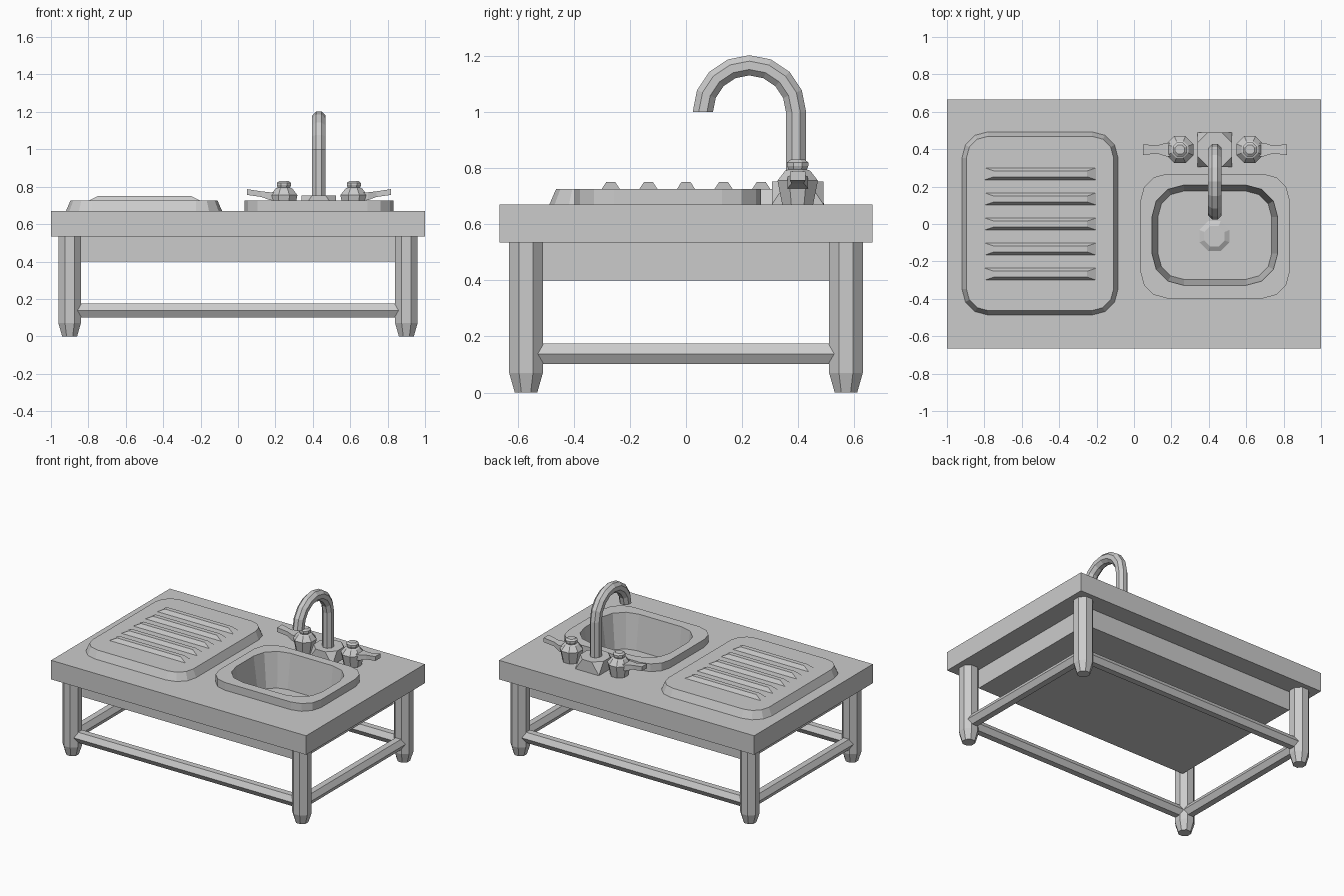
import bpy, bmesh
from math import sin, cos, pi
from mathutils import Vector

if "Cube" in bpy.data.objects:
    bpy.data.objects.remove(bpy.data.objects["Cube"])


def finish(name, bm):
    bmesh.ops.recalc_face_normals(bm, faces=bm.faces)
    me = bpy.data.meshes.new(name)
    bm.to_mesh(me)
    bm.free()
    ob = bpy.data.objects.new(name, me)
    bpy.context.collection.objects.link(ob)
    return ob


def loft(name, rings):
    """Skin a stack of equal-length rings and cap both ends."""
    bm = bmesh.new()
    vs = [[bm.verts.new(p) for p in ring] for ring in rings]
    n = len(rings[0])
    for a, b in zip(vs, vs[1:]):
        for i in range(n):
            bm.faces.new((a[i], a[(i + 1) % n], b[(i + 1) % n], b[i]))
    bm.faces.new(vs[0])
    bm.faces.new(vs[-1])
    return finish(name, bm)


def hull(name, pts):
    bm = bmesh.new()
    for p in pts:
        bm.verts.new(p)
    bmesh.ops.convex_hull(bm, input=bm.verts)
    bmesh.ops.dissolve_limit(bm, angle_limit=0.01, verts=bm.verts, edges=bm.edges)
    return finish(name, bm)


def rect(x0, x1, y0, y1, z):
    return [(x0, y0, z), (x1, y0, z), (x1, y1, z), (x0, y1, z)]


def box(name, hx, hy, z0, z1):
    return loft(name, [rect(-hx, hx, -hy, hy, z) for z in (z0, z1)])


def round_rect(x0, x1, y0, y1, r, z, inset=0, segs=3):
    pts = []
    corners = [(x1 - r, y1 - r), (x0 + r, y1 - r), (x0 + r, y0 + r), (x1 - r, y0 + r)]
    for q, (cx, cy) in enumerate(corners):
        for i in range(segs + 1):
            a = (q + i / segs) * pi / 2
            pts.append((cx + (r - inset) * cos(a), cy + (r - inset) * sin(a), z))
    return pts


def turned(name, cx, cy, profile):
    """Octagonal turned part; profile = (half width across flats, z)."""
    k = 1 / cos(pi / 8)
    return loft(name, [[(cx + r * k * cos((i + .5) * pi / 4),
                         cy + r * k * sin((i + .5) * pi / 4), z)
                        for i in range(8)] for r, z in profile])


# Worktop and the closed box beneath it
counter = box("countertop", 1, .665, .535, .67)
apron = box("under_box", .85, .53, .40, .535)

# Raised sink rim, then the bowl cut through rim, worktop and box
OUT = (.035, .832, -.397, .268, .14)
rim = loft("sink_rim", [round_rect(*OUT, z) for z in (.67, .725)])
TOP, FLOOR = .725, .48
bowl = loft("bowl_cutter", [
    round_rect(.096, .768, -.328, .208, .17, z, inset=.032 * (TOP - z) / (TOP - FLOOR))
    for z in (FLOOR, .78)])
bowl.hide_render = True
bowl.hide_set(True)
for ob in (counter, apron, rim):
    m = ob.modifiers.new("bowl_cut", 'BOOLEAN')
    m.operation, m.object, m.solver = 'DIFFERENCE', bowl, 'EXACT'

# Drain
turned("drain", .43, -.065, [(.08, FLOOR - .01), (.08, FLOOR + .005),
                             (.055, FLOOR + .02)])

# Draining board with five ridges
DB = (-.92, -.085, -.487, .493, .14)
loft("draining_board", [round_rect(*DB, .67), round_rect(*DB, .725, inset=.024)])
for i in range(5):
    y = (i - 2) * .134
    loft(f"drain_ridge_{i + 1}", [rect(-.80, -.20, y - .033, y + .033, .724),
                                  rect(-.75, -.25, y - .016, y + .016, .75)])

# Legs with tapered feet
LX, LY = .90, .57
for sx, ex in ((-1, "left"), (1, "right")):
    for sy, ey in ((-1, "front"), (1, "back")):
        turned(f"{ey}_{ex}_leg", sx * LX, sy * LY, [(.04, 0), (.06, .07), (.06, .535)])


# Hexagonal stretchers between the legs
def stretcher(name, axis, offset):
    half = LX if axis == 'x' else LY
    rings = []
    for e in (-half, half):
        ring = []
        for i in range(6):
            u, z = offset + .043 * cos(i * pi / 3), .138 + .043 * sin(i * pi / 3)
            ring.append((e, u, z) if axis == 'x' else (u, e, z))
        rings.append(ring)
    loft(name, rings)


stretcher("front_stretcher", 'x', -LY)
stretcher("back_stretcher", 'x', LY)
stretcher("left_stretcher", 'y', -LX)
stretcher("right_stretcher", 'y', LX)

# Tap base: square foot rising to a clipped-corner top
TX, TY, h, c = .4325, .398, .092, .055
base = rect(TX - h, TX + h, TY - h, TY + h, .67)
for sx in (-1, 1):
    for sy in (-1, 1):
        base += [(TX + sx * h, TY + sy * (h - c), .752), (TX + sx * (h - c), TY + sy * h, .752)]
hull("tap_base", base)

# Swan-neck spout
AY, AZ, R, r = .226, 1.0, .166, .039
path = [(Vector((TX, AY + R, .74)), 0)]
path += [(Vector((TX, AY + R * cos(a), AZ + R * sin(a))), a)
         for a in (i * pi / 8 for i in range(9))]
rings = []
for p, a in path:
    out = Vector((0, cos(a), sin(a)))
    rings.append([p + r * (cos((k + .5) * pi / 4) * out + sin((k + .5) * pi / 4) * Vector((1, 0, 0)))
                  for k in range(8)])
loft("spout", rings)

# Valves with lever handles, mirrored either side of the spout
for s, side in ((-1, "left"), (1, "right")):
    vx, vy = TX + s * .187, .398
    turned(f"{side}_valve", vx, vy, [(.055, .67), (.072, .755), (.045, .79), (.033, .795),
                                     (.038, .808), (.038, .82), (.025, .83)])
    loft(f"{side}_handle", [
        [(vx + s * d, vy - w, z0), (vx + s * d, vy + w, z0),
         (vx + s * d, vy + w, z1), (vx + s * d, vy - w, z1)]
        for d, w, z0, z1 in ((.03, .036, .725, .77), (.075, .036, .728, .77),
                             (.12, .022, .745, .775), (.198, .028, .756, .787))])
